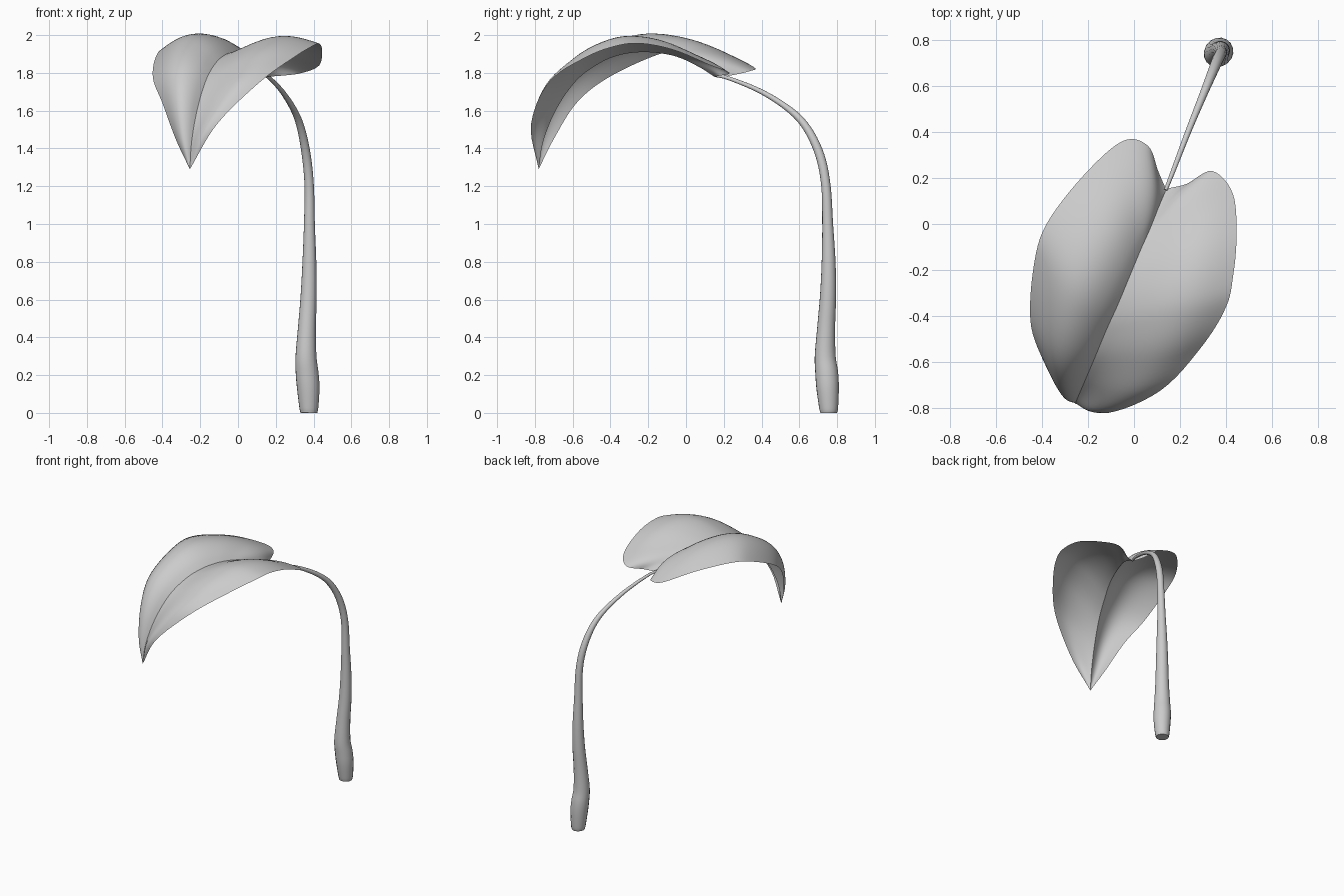
import bpy
import math
from mathutils import Vector

cube = bpy.data.objects.get("Cube")
if cube:
    bpy.data.objects.remove(cube, do_unlink=True)

# One plain grey for the whole plant
grey = bpy.data.materials.new("plain_grey")
grey.use_nodes = True
color = (0.6, 0.6, 0.6, 1)
grey.diffuse_color = color
grey.node_tree.nodes["Principled BSDF"].inputs["Base Color"].default_value = color


def smooth_path(points, steps):
    """Sample a smooth curve that passes through every point."""
    pts = [Vector(p) for p in points]
    pts = [pts[0] * 2 - pts[1]] + pts + [pts[-1] * 2 - pts[-2]]
    result = []
    for a, b, c, d in zip(pts, pts[1:], pts[2:], pts[3:]):
        for i in range(steps):
            t = i / steps
            result.append(b + (c - a) * (t / 2)
                          + (a * 2 - b * 5 + c * 4 - d) * (t * t / 2)
                          + (b * 3 - a - c * 3 + d) * (t ** 3 / 2))
    result.append(pts[-2])
    return result


def finish(obj):
    """Apply the material and smooth shading."""
    obj.data.materials.clear()
    obj.data.materials.append(grey)
    bpy.ops.object.select_all(action='DESELECT')
    obj.select_set(True)
    bpy.context.view_layer.objects.active = obj
    bpy.ops.object.shade_smooth_by_angle(angle=math.radians(50))


# Stem: swept round tube, each point is x, y, z, radius
stem_points = [
    (.375, .755, 0, .045), (.375, .755, .03, .051), (.372, .75, .13, .06),
    (.366, .745, .21, .061), (.36, .737, .3, .056), (.365, .742, .45, .048),
    (.374, .752, .62, .043), (.378, .755, .8, .037), (.378, .75, 1, .029),
    (.377, .741, 1.2, .025), (.362, .71, 1.36, .024), (.335, .645, 1.5, .021),
    (.298, .555, 1.6, .017), (.235, .4, 1.7, .013), (.17, .23, 1.77, .01),
    (.138, .148, 1.788, .008)]
curve = bpy.data.curves.new("stem", 'CURVE')
curve.dimensions = '3D'
curve.bevel_depth = 1
curve.bevel_resolution = 6
curve.use_fill_caps = True
samples = smooth_path(stem_points, 5)
spline = curve.splines.new('POLY')
spline.points.add(len(samples) - 1)
for point, s in zip(spline.points, samples):
    point.co = (s[0], s[1], max(s[2], 0), 1)
    point.radius = s[3]
stem = bpy.data.objects.new("stem", curve)
bpy.context.collection.objects.link(stem)
bpy.ops.object.select_all(action='DESELECT')
stem.select_set(True)
bpy.context.view_layer.objects.active = stem
bpy.ops.object.convert(target='MESH')
finish(bpy.context.view_layer.objects.active)

# Leaf guides: the midrib valley and both outer edges, from stalk to tip
tip = (-.255, -.78, 1.29)
midrib = [
    (.14, .15, 1.78), (.11, .08, 1.825), (.07, -.02, 1.875), (.03, -.11, 1.9),
    (-.02, -.23, 1.91), (-.07, -.35, 1.895), (-.12, -.46, 1.85),
    (-.17, -.58, 1.76), (-.215, -.685, 1.61), (-.245, -.755, 1.44), tip]
left_edge = [
    (.15, .155, 1.78), (.23, .175, 1.785), (.34, .23, 1.8), (.43, .13, 1.84),
    (.445, -.06, 1.92), (.43, -.23, 1.955), (.4, -.36, 1.945),
    (.3, -.525, 1.885), (.12, -.72, 1.755), (-.11, -.82, 1.53), tip]
right_edge = [
    (.135, .16, 1.78), (.105, .23, 1.785), (.06, .34, 1.81), (-.05, .36, 1.83),
    (-.22, .21, 1.9), (-.38, 0, 1.93), (-.435, -.18, 1.885),
    (-.45, -.42, 1.77), (-.4, -.58, 1.64), (-.33, -.7, 1.45), tip]

STEPS, ACROSS = 6, 14
rib = smooth_path(midrib, STEPS)
left = smooth_path(left_edge, STEPS)
right = smooth_path(right_edge, STEPS)
last = len(rib) - 1


def arched_row(i, edge, side, bulge, crest):
    """Points from the midrib to one edge, arched along the leaf normal."""
    along = rib[min(i + 1, last)] - rib[max(i - 1, 0)]
    normal = along.cross(edge[i] - rib[i]) * side
    if normal.length > 0:
        normal.normalize()
    height = bulge * max(math.sin(math.pi * (i / last) ** 1.3), 0) ** 1.2
    return [rib[i].lerp(edge[i], k / ACROSS)
            + normal * height * math.sin(math.pi * (k / ACROSS) ** crest)
            for k in range(ACROSS + 1)]


# Leaf blade: one sheet, the two halves share the midrib
verts, faces = [], []
width = 2 * ACROSS + 1
for i in range(last + 1):
    half_r = arched_row(i, right, -1, .105, .8)
    half_l = arched_row(i, left, 1, .07, 1.2)
    verts += half_r[:0:-1] + half_l
for i in range(last):
    for k in range(width - 1):
        a = i * width + k
        faces.append((a, a + width, a + width + 1, a + 1))
mesh = bpy.data.meshes.new("leaf_blade")
mesh.from_pydata(verts, [], faces)
mesh.validate()
leaf = bpy.data.objects.new("leaf_blade", mesh)
bpy.context.collection.objects.link(leaf)
finish(leaf)
